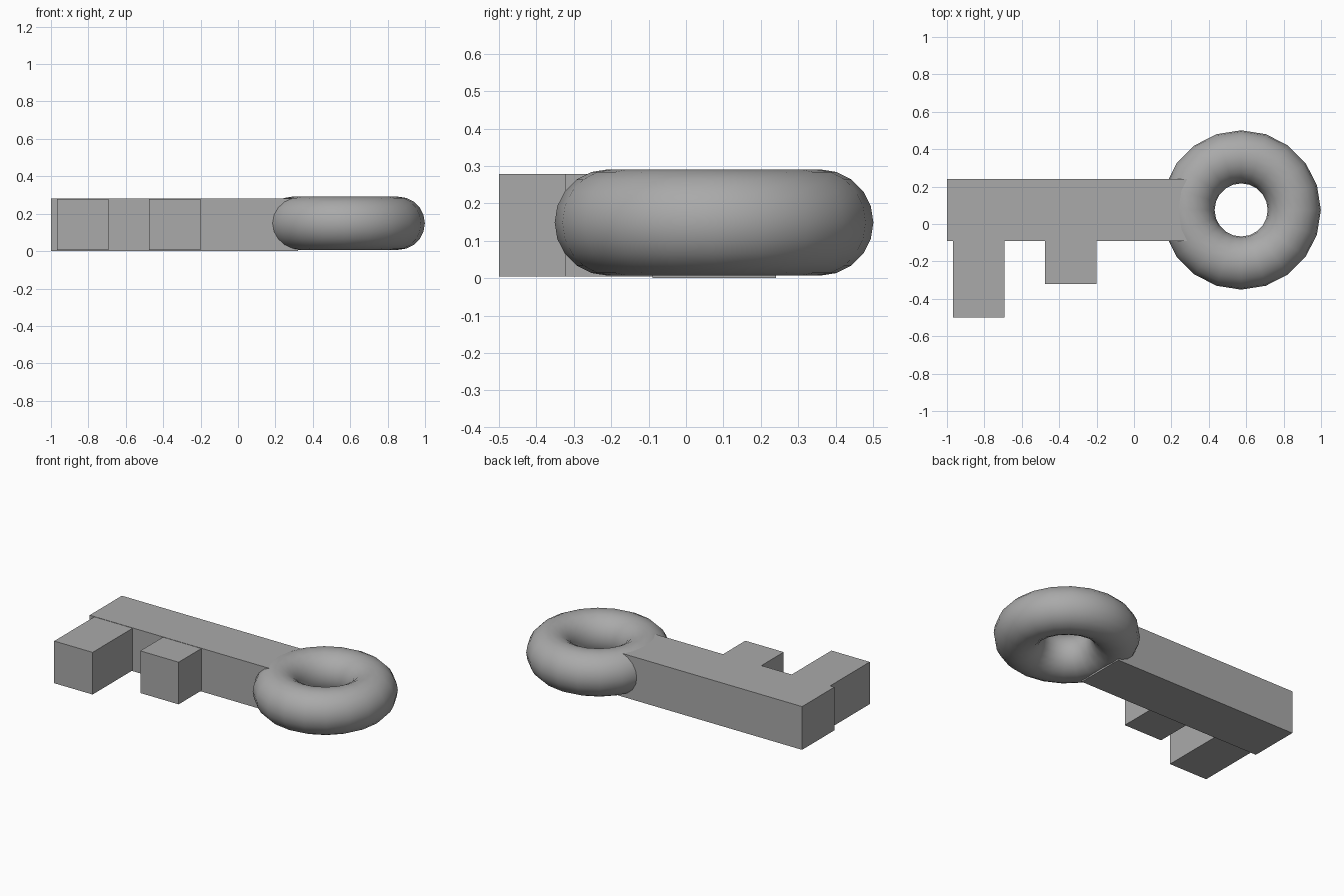
import bpy
import math

cube = bpy.data.objects.get("Cube")
if cube:
    bpy.data.objects.remove(cube, do_unlink=True)

GREY = (0.4, 0.4, 0.4, 1.0)
metal = bpy.data.materials.new("plain_grey")
metal.use_nodes = True
metal.diffuse_color = GREY
for node in metal.node_tree.nodes:
    if node.type == 'BSDF_PRINCIPLED':
        node.inputs["Base Color"].default_value = GREY


def box(name, low, high):
    """Box spanning two opposite corners."""
    bpy.ops.mesh.primitive_cube_add(size=1)
    obj = bpy.context.object
    obj.name = name
    for v in obj.data.vertices:
        v.co = [(a + b) / 2 + c * (b - a) for a, b, c in zip(low, high, v.co)]
    obj.data.materials.append(metal)
    return obj


# Shaft, running into the ring
box("shaft", (-1.0, -0.09, 0.0), (0.32, 0.24, 0.28))

# Teeth: a long one at the tip and a shorter one further in
for name, x, reach in (("long_tooth", -0.967, -0.5), ("short_tooth", -0.475, -0.322)):
    box(name, (x, reach, 0.005), (x + 0.275, -0.06, 0.278))

# Ring-shaped handle
bpy.ops.mesh.primitive_torus_add(
    location=(0.573, 0.075, 0.149), major_segments=20, minor_segments=20,
    major_radius=0.284, minor_radius=0.142)
ring = bpy.context.object
ring.name = "handle_ring"
ring.data.materials.append(metal)
bpy.ops.object.shade_smooth_by_angle(angle=math.radians(40))
